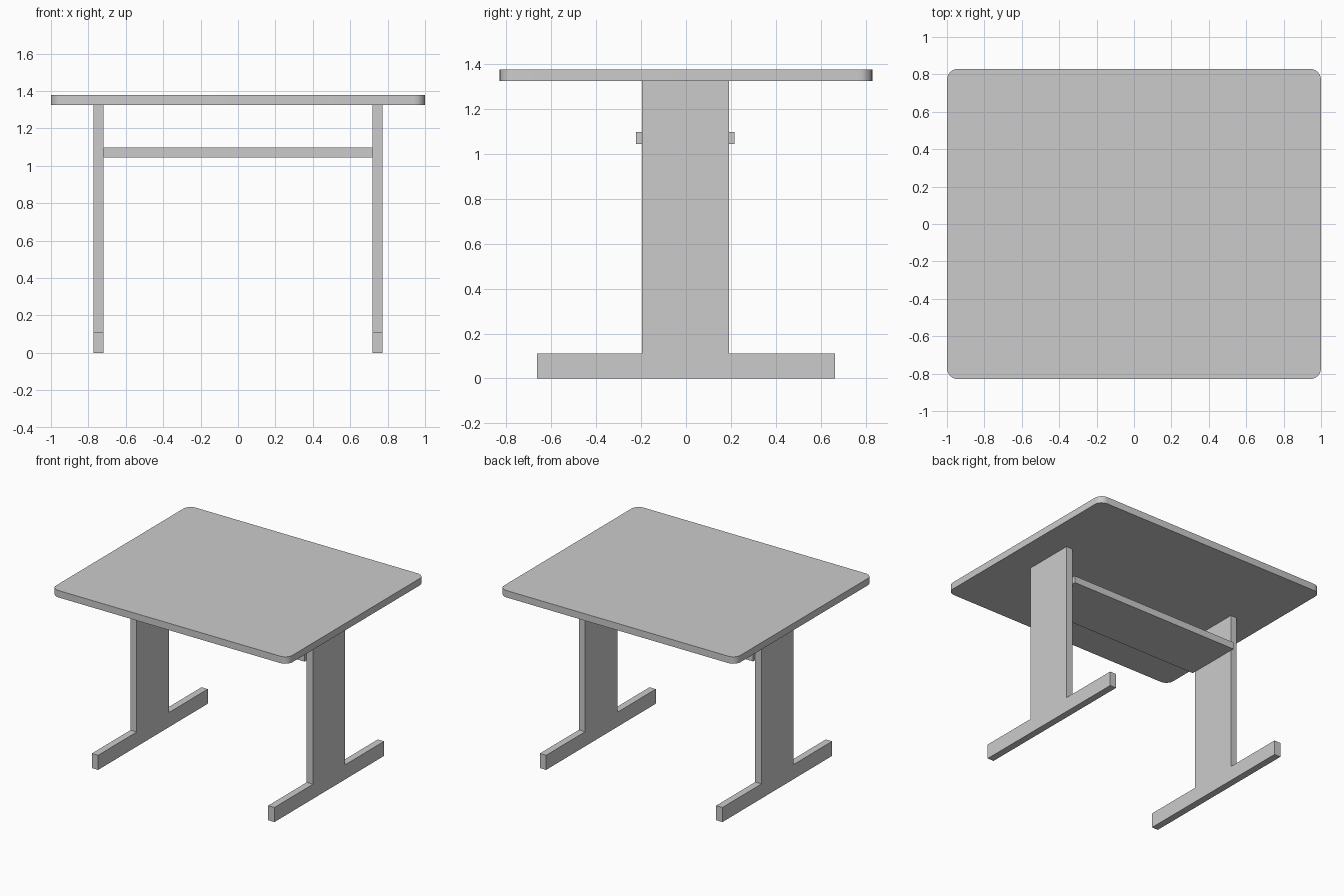
import bpy, bmesh
from math import sin, cos, pi

if "Cube" in bpy.data.objects:
    bpy.data.objects.remove(bpy.data.objects["Cube"])


def extrude_profile(name, points, direction):
    """Make a closed solid by sweeping a flat outline along a direction."""
    mesh = bpy.data.meshes.new(name)
    bm = bmesh.new()
    face = bm.faces.new([bm.verts.new(p) for p in points])
    result = bmesh.ops.extrude_face_region(bm, geom=[face], use_keep_orig=True)
    moved = [v for v in result["geom"] if isinstance(v, bmesh.types.BMVert)]
    bmesh.ops.translate(bm, verts=moved, vec=direction)
    bmesh.ops.recalc_face_normals(bm, faces=bm.faces)
    bm.to_mesh(mesh)
    bm.free()
    obj = bpy.data.objects.new(name, mesh)
    bpy.context.collection.objects.link(obj)
    return obj


# Tabletop with rounded corners
HX, HY, R, STEPS = 1.0, 0.83, 0.06, 6
outline = []
for i, (sx, sy) in enumerate([(1, 1), (-1, 1), (-1, -1), (1, -1)]):
    for k in range(STEPS + 1):
        a = (i + k / STEPS) * pi / 2
        outline.append((sx * (HX - R) + R * cos(a), sy * (HY - R) + R * sin(a), 1.325))
top = extrude_profile("tabletop", outline, (0, 0, 0.053))
bpy.context.view_layer.objects.active = top
top.select_set(True)
bpy.ops.object.shade_smooth_by_angle()

# Inverted-T side legs, column and foot in one piece
FOOT, COL_F, COL_B, FOOT_H, LEG_H = 0.663, -0.197, 0.191, 0.112, 1.325
tee = [(-FOOT, 0), (FOOT, 0), (FOOT, FOOT_H), (COL_B, FOOT_H),
       (COL_B, LEG_H), (COL_F, LEG_H), (COL_F, FOOT_H), (-FOOT, FOOT_H)]
for side, s in (("left", -1), ("right", 1)):
    extrude_profile(side + "_leg", [(s * 0.72, y, z) for y, z in tee], (s * 0.053, 0, 0))

# Shelf spanning between the legs
shelf = [(-0.72, -0.222, 1.045), (0.72, -0.222, 1.045),
         (0.72, 0.217, 1.045), (-0.72, 0.217, 1.045)]
extrude_profile("shelf", shelf, (0, 0, 0.053))
